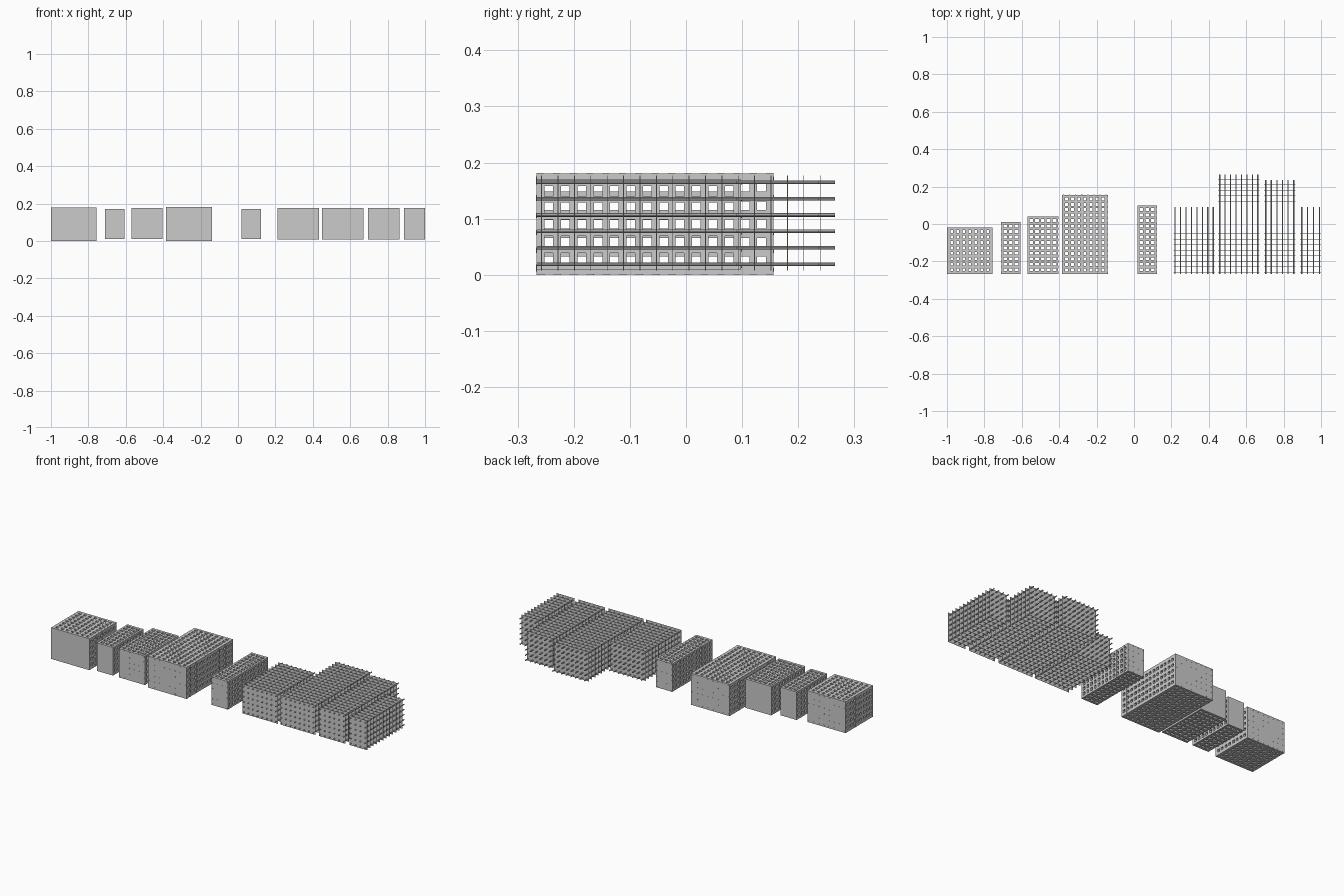
import bpy, bmesh
from mathutils import Matrix, Vector

if "Cube" in bpy.data.objects:
    bpy.data.objects.remove(bpy.data.objects["Cube"])

Y0 = -0.266      # common front line of every block
PITCH = 0.0292   # spacing of the cross plates


def box(bm, x0, x1, y0, y1, z0, z1):
    m = Matrix.Translation(((x0 + x1) / 2, (y0 + y1) / 2, (z0 + z1) / 2)) @ \
        Matrix.Diagonal((x1 - x0, y1 - y0, z1 - z0, 1))
    bmesh.ops.create_cube(bm, size=1, matrix=m)


def rod(bm, x, z, y0, y1, r, sides=8):
    m = Matrix.Translation((x, (y0 + y1) / 2, z)) @ Matrix.Rotation(1.5707963, 4, 'X')
    bmesh.ops.create_cone(bm, cap_ends=True, segments=sides, radius1=r, radius2=r,
                          depth=y1 - y0, matrix=m)


def finish(bm, name):
    me = bpy.data.meshes.new(name)
    bm.to_mesh(me)
    bm.free()
    ob = bpy.data.objects.new(name, me)
    bpy.context.collection.objects.link(ob)
    return ob


def spread(a, b, n):
    return [a + (b - a) * i / (n - 1) for i in range(n)]


def heavy_block(name, x0, x1, z0, z1, nx, cells, w, t, pins_front, pins_back):
    """Thick cross plates joined by square bars running front to back."""
    y1 = Y0 + cells * PITCH + t
    bm = bmesh.new()
    for i in range(cells + 1):
        y = Y0 + i * PITCH
        box(bm, x0, x1, y, y + t, z0, z1)
    finish(bm, name + "_plates")
    bars, pins = bmesh.new(), bmesh.new()
    e = 0.0004
    for x in spread(x0 + w / 2, x1 - w / 2, nx):
        for z in spread(z0 + w / 2, z1 - w / 2, 6):
            box(bars, x - w / 2 + e, x + w / 2 - e, Y0 + e, y1 - e,
                z - w / 2 + e, z + w / 2 - e)
            # small pin heads on the end faces
            if pins_front:
                rod(pins, x, z, Y0 - 0.001, Y0 + 0.004, 0.003)
            if pins_back:
                rod(pins, x, z, y1 - 0.004, y1 + 0.001, 0.003)
    finish(bars, name + "_bars")
    if pins_front or pins_back:
        finish(pins, name + "_pins")
    else:
        pins.free()


def rod_block(name, x0, x1, nx, cells):
    """Thin plates threaded on slim rods that stick out at the back."""
    z0, z1 = 0.008, 0.177
    plates, rods = bmesh.new(), bmesh.new()
    for i in range(cells):
        y = Y0 + 0.008 + i * PITCH
        box(plates, x0, x1, y, y + 0.0015, z0, z1)
    for x in spread(x0 + 0.009, x1 - 0.009, nx):
        for z in spread(0.019, 0.165, 6):
            rod(rods, x, z, Y0, Y0 + cells * PITCH + 0.006, 0.0032)
    finish(plates, name + "_plates")
    finish(rods, name + "_rods")


# heavy blocks on the left
heavy_block("wide_short_block", -1.0, -0.757, 0.0, 0.18, 8, 8, 0.018, 0.014, False, True)
heavy_block("narrow_short_block", -0.71, -0.607, 0.009, 0.17, 4, 9, 0.012, 0.014, False, False)
heavy_block("medium_block", -0.57, -0.405, 0.009, 0.175, 6, 10, 0.011, 0.014, True, False)
heavy_block("wide_long_block", -0.386, -0.14, 0.0, 0.181, 8, 14, 0.018, 0.013, True, True)
heavy_block("narrow_long_block", 0.018, 0.122, 0.009, 0.17, 4, 12, 0.012, 0.014, True, True)

# light rod blocks on the right
rod_block("rod_block_first", 0.21, 0.433, 8, 12)
rod_block("rod_block_longest", 0.449, 0.671, 8, 18)
rod_block("rod_block_third", 0.695, 0.863, 6, 17)
rod_block("rod_block_last", 0.888, 1.0, 4, 12)
